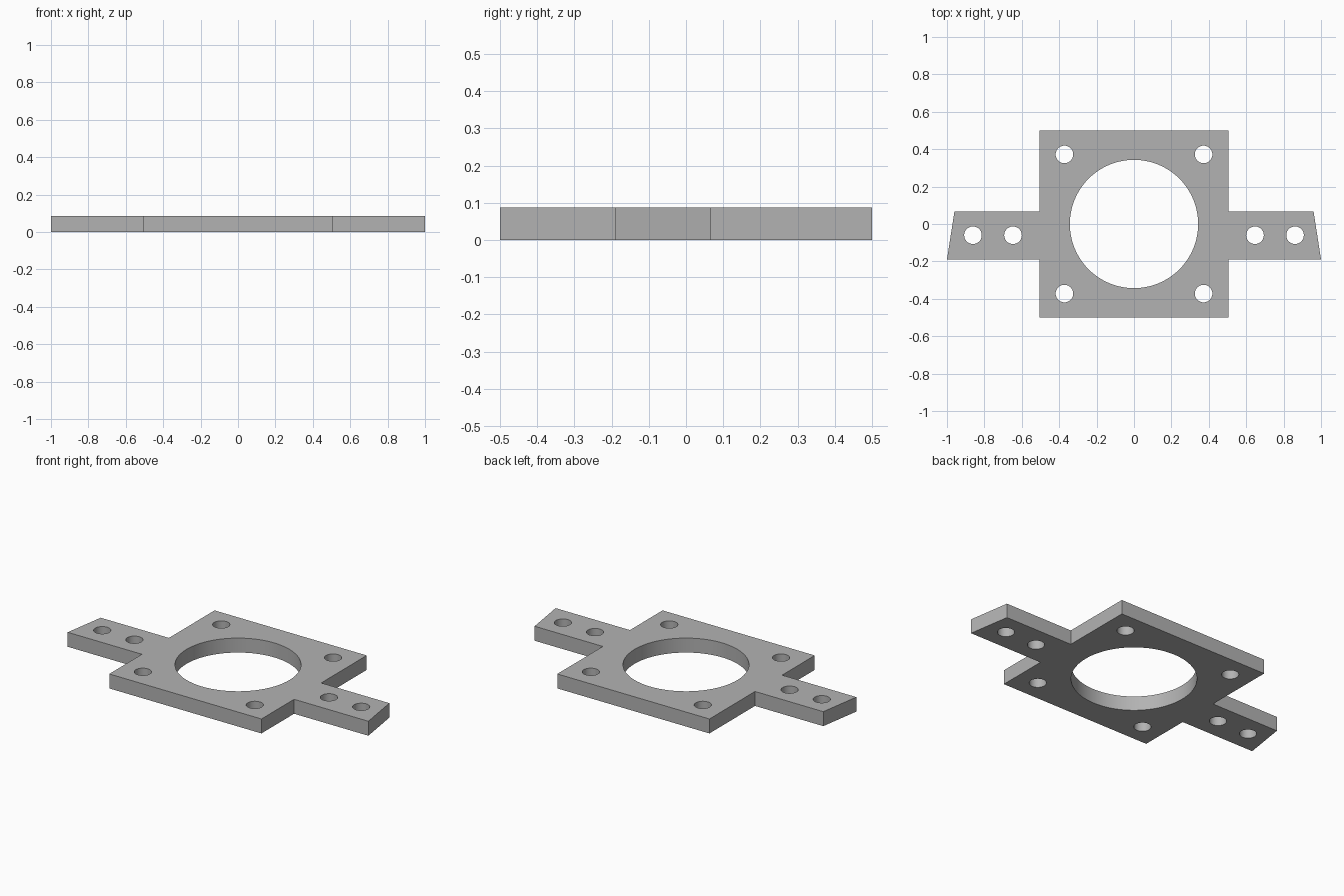
import bpy, bmesh
from math import cos, sin, tau, radians
from mathutils import Vector

cube = bpy.data.objects.get("Cube")
if cube:
    bpy.data.objects.remove(cube, do_unlink=True)

THICKNESS = 0.087

# Plain grey material
grey = bpy.data.materials.new("plain grey")
grey.use_nodes = True
colour = (0.45, 0.45, 0.45, 1)
grey.diffuse_color = colour
grey.node_tree.nodes["Principled BSDF"].inputs["Base Color"].default_value = colour

bm = bmesh.new()


def add_loop(points):
    """Closed loop of edges at the bottom of the plate."""
    verts = [bm.verts.new((x, y, 0)) for x, y in points]
    return [bm.edges.new((a, b)) for a, b in zip(verts, verts[1:] + verts[:1])]


def circle(x, y, radius, sides):
    return [(x + radius * cos(tau * i / sides), y + radius * sin(tau * i / sides))
            for i in range(sides)]


# Outline: square body with a tapered tab on each side
half = [(0.506, -0.5), (0.506, -0.19), (1.0, -0.19),
        (0.96, 0.067), (0.506, 0.067), (0.506, 0.5)]
edges = add_loop(half + [(-x, y) for x, y in reversed(half)])

# Central bore, corner holes and tab holes
edges += add_loop(circle(0, 0, 0.343, 96))
for side in (-1, 1):
    for x, y in ((0.372, 0.372), (0.372, -0.372), (0.647, -0.06), (0.861, -0.06)):
        edges += add_loop(circle(side * x, y, 0.047, 40))

# Fill around the holes and raise to full thickness
bmesh.ops.triangle_fill(bm, edges=edges, use_beauty=True, normal=Vector((0, 0, 1)))
raised = bmesh.ops.extrude_face_region(bm, geom=bm.faces[:], use_keep_orig=True)
top = [g for g in raised["geom"] if isinstance(g, bmesh.types.BMVert)]
bmesh.ops.translate(bm, verts=top, vec=(0, 0, THICKNESS))
bmesh.ops.recalc_face_normals(bm, faces=bm.faces[:])

mesh = bpy.data.meshes.new("mounting_plate")
bm.to_mesh(mesh)
bm.free()
mesh.materials.append(grey)
plate = bpy.data.objects.new("mounting_plate", mesh)
bpy.context.collection.objects.link(plate)

# Smooth hole walls, crisp rims and corners
bpy.ops.object.select_all(action="DESELECT")
plate.select_set(True)
bpy.context.view_layer.objects.active = plate
bpy.ops.object.shade_smooth_by_angle(angle=radians(30))
